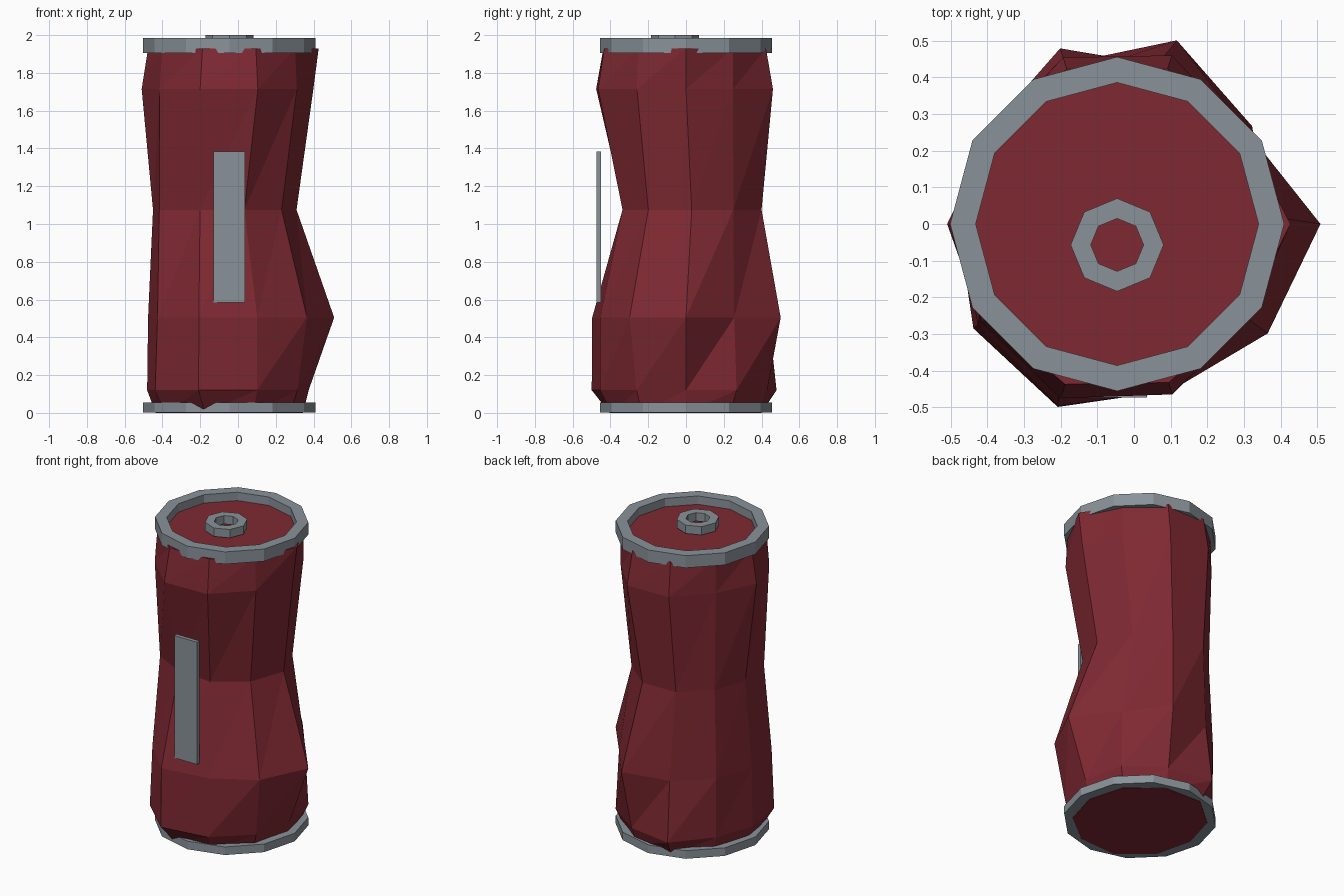
import bpy, bmesh
from math import cos, sin, pi

if "Cube" in bpy.data.objects:
    bpy.data.objects.remove(bpy.data.objects["Cube"])

CX = -0.046  # can axis


def finish(bm, name, mat):
    bmesh.ops.recalc_face_normals(bm, faces=bm.faces)
    me = bpy.data.meshes.new(name)
    bm.to_mesh(me)
    bm.free()
    ob = bpy.data.objects.new(name, me)
    bpy.context.collection.objects.link(ob)
    me.materials.append(mat)
    return ob


def material(name, color):
    m = bpy.data.materials.new(name)
    m.diffuse_color = color
    m.use_nodes = True
    m.node_tree.nodes["Principled BSDF"].inputs["Base Color"].default_value = m.diffuse_color
    return m


red = material("red_paint", (0.21, 0.022, 0.032, 1))
metal = material("bare_metal", (0.25, 0.29, 0.32, 1))


def ring(name, x, y, r_out, r_in, z0, z1, n):
    """Flat-sided ring with a rectangular section."""
    bm = bmesh.new()
    section = [(r_out, z0), (r_out, z1), (r_in, z1), (r_in, z0)]
    loops = [[bm.verts.new((x + r * cos(2 * pi * k / n), y + r * sin(2 * pi * k / n), z))
              for k in range(n)] for r, z in section]
    for i in range(4):
        a, b = loops[i], loops[(i + 1) % 4]
        for k in range(n):
            j = (k + 1) % n
            bm.faces.new((a[k], a[j], b[j], b[k]))
    return finish(bm, name, metal)


# Crushed body: ten-sided rings (z, centre x, centre y, radii)
rings = [
    (0.0, CX, 0, [.39, .40, .41, .42, .40, .39, .41, .425, .41, .40]),
    (0.12, CX, 0, [.42, .455, .452, .504, .43, .435, .485, .525, .478, .445]),
    (0.505, CX, 0, [.555, .435, .527, .46, .435, .43, .47, .522, .478, .508]),
    (1.075, -.085, .03, [.395, .375, .389, .385, .36, .365, .41, .375, .385, .39]),
    (1.715, CX, 0, [.445, .425, .484, .478, .425, .464, .456, .50, .489, .442]),
    (1.93, CX, 0, [.473, .425, .445, .445, .42, .43, .44, .46, .455, .43]),
]
bm = bmesh.new()
loops = [[bm.verts.new((cx + r * cos(k * pi / 5), cy + r * sin(k * pi / 5), z))
          for k, r in enumerate(radii)] for z, cx, cy, radii in rings]
for a, b in zip(loops, loops[1:]):
    for k in range(10):
        j = (k + 1) % 10
        bm.faces.new((a[k], a[j], b[j]))
        bm.faces.new((a[k], b[j], b[k]))
bm.faces.new(loops[0][::-1])
bm.faces.new(loops[-1])
finish(bm, "body", red)

# Rims and the pull ring on the lid
ring("top_rim", CX, 0, .456, .386, 1.905, 1.985, 12)
ring("bottom_rim", CX, 0, .456, .386, .002, .055, 12)
ring("pull_ring", CX, -.057, .127, .072, 1.945, 2.0, 8)

# Lid disc just under the painted top
bm = bmesh.new()
bmesh.ops.create_cone(bm, cap_ends=True, segments=12, radius1=.39, radius2=.39, depth=.02)
bmesh.ops.translate(bm, verts=bm.verts, vec=(CX, 0, 1.918))
finish(bm, "lid", metal)

# Upright strip on the front
bm = bmesh.new()
bmesh.ops.create_cube(bm, size=1)
bmesh.ops.scale(bm, verts=bm.verts, vec=(.165, .025, .80))
bmesh.ops.translate(bm, verts=bm.verts, vec=(-.0465, -.4615, .985))
finish(bm, "front_strip", metal)
